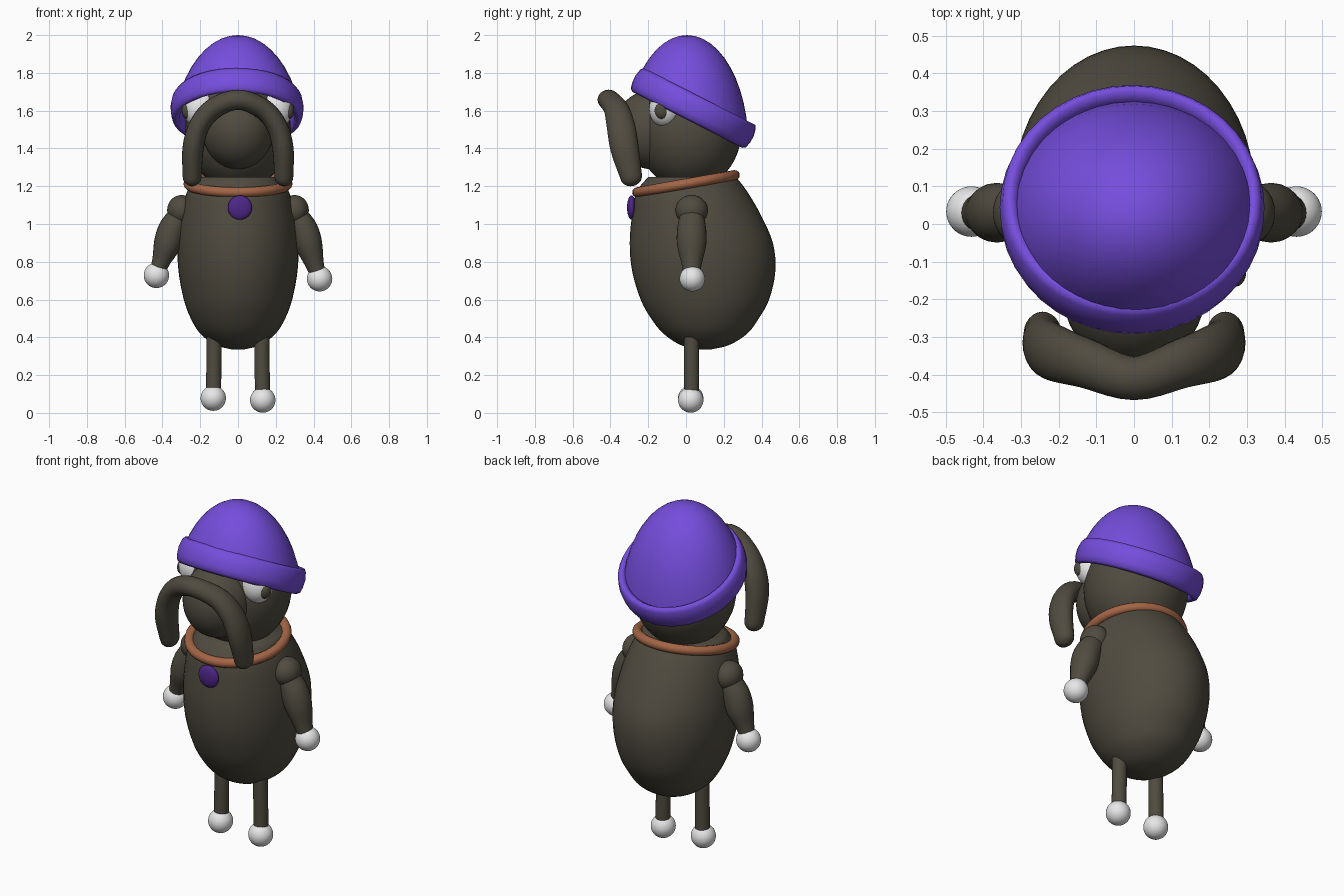
import bpy, bmesh, math
from mathutils import Vector, Matrix

cube = bpy.data.objects.get("Cube")
if cube:
    bpy.data.objects.remove(cube, do_unlink=True)


def material(name, color):
    m = bpy.data.materials.new(name)
    m.use_nodes = True
    m.diffuse_color = (*color, 1)
    bsdf = next(n for n in m.node_tree.nodes if n.type == 'BSDF_PRINCIPLED')
    bsdf.inputs["Base Color"].default_value = (*color, 1)
    return m


FUR = material("dark brown", (0.08, 0.071, 0.051))
PURPLE = material("purple", (0.18, 0.075, 0.72))
DEEP = material("deep purple", (0.075, 0.02, 0.25))
LEATHER = material("leather brown", (0.37, 0.13, 0.06))
WHITE = material("white", (0.8, 0.8, 0.8))


def finish(name, bm, mat):
    bmesh.ops.recalc_face_normals(bm, faces=bm.faces)
    mesh = bpy.data.meshes.new(name)
    bm.to_mesh(mesh)
    bm.free()
    mesh.materials.append(mat)
    for p in mesh.polygons:
        p.use_smooth = True
    ob = bpy.data.objects.new(name, mesh)
    bpy.context.collection.objects.link(ob)
    return ob


def ball(name, loc, radii, mat, cut=None):
    """Ellipsoid, optionally keeping only the side of a plane its normal points to."""
    bm = bmesh.new()
    bmesh.ops.create_uvsphere(bm, u_segments=40, v_segments=24, radius=1)
    bmesh.ops.transform(bm, verts=bm.verts,
                        matrix=Matrix.Translation(loc) @ Matrix.Diagonal((*radii, 1)))
    if cut:
        bmesh.ops.bisect_plane(bm, geom=bm.verts[:] + bm.edges[:] + bm.faces[:],
                               plane_co=cut[0], plane_no=cut[1], clear_inner=True)
    return finish(name, bm, mat)


def spline(points, steps=5):
    """Smooth curve through tuples of any length."""
    pts = [Vector(p) for p in points]
    pts = [2 * pts[0] - pts[1]] + pts + [2 * pts[-1] - pts[-2]]
    out = []
    for a, b, c, d in zip(pts, pts[1:], pts[2:], pts[3:]):
        for i in range(steps):
            t = i / steps
            out.append(0.5 * (2 * b + (c - a) * t + (2 * a - 5 * b + 4 * c - d) * t ** 2
                              + (3 * b - a - 3 * c + d) * t ** 3))
    return out + [pts[-2]]


def loft(name, rings, mat, n=32):
    """Skin over elliptical rings given as centre and two half axes."""
    bm = bmesh.new()
    loops = []
    for c, u, v in rings:
        angles = [2 * math.pi * i / n for i in range(n)]
        loops.append([bm.verts.new(c + u * math.cos(a) + v * math.sin(a)) for a in angles])
    for a, b in zip(loops, loops[1:]):
        for i in range(n):
            j = (i + 1) % n
            bm.faces.new((a[i], a[j], b[j], b[i]))
    bm.faces.new(loops[0])
    bm.faces.new(loops[-1])
    return finish(name, bm, mat)


def limb(name, points, mat):
    """Round-ended tube; each point is x, y, z, depth radius, width radius."""
    path = spline(points)
    rings = []
    for i, p in enumerate(path):
        before, after = path[max(i - 1, 0)], path[min(i + 1, len(path) - 1)]
        t = (Vector(after[:3]) - Vector(before[:3])).normalized()
        u = Vector((0, 1, 0))
        u = (u - t * u.dot(t)).normalized()
        rings.append((Vector(p[:3]), u * p[3], t.cross(u) * p[4], t))

    def cap(ring, sign):
        c, u, v, t = ring
        return [(c + t * sign * v.length * math.sin(a), u * math.cos(a), v * math.cos(a))
                for a in (math.radians(d) for d in (20, 40, 60, 75, 87))]
    full = cap(rings[0], -1)[::-1] + [r[:3] for r in rings] + cap(rings[-1], 1)
    return loft(name, full, mat, 24)


def lathe(name, profile, mat, centre, tilt, n=40):
    """Closed profile (radius, height) spun into a ring, tilted about x."""
    bm = bmesh.new()
    place = Matrix.Translation(centre) @ Matrix.Rotation(tilt, 4, 'X')
    loops = []
    for i in range(n):
        a = 2 * math.pi * i / n
        loops.append([bm.verts.new(place @ Vector((r * math.cos(a), r * math.sin(a), h)))
                      for r, h in profile])
    k = len(profile)
    for i in range(n):
        a, b = loops[i], loops[(i + 1) % n]
        for j in range(k):
            bm.faces.new((a[j], b[j], b[(j + 1) % k], a[(j + 1) % k]))
    return finish(name, bm, mat)


# Pear-shaped body: height, front y, back y, half width
body = spline([(.335, .07, .13, .03), (.36, -.03, .23, .12), (.42, -.12, .325, .2),
               (.5, -.185, .385, .25), (.6, -.24, .44, .287), (.75, -.285, .473, .315),
               (.9, -.298, .46, .32), (1.05, -.285, .395, .303), (1.17, -.262, .325, .27),
               (1.25, -.2, .265, .225)], 4)
loft("body", [(Vector((0, (f + b) / 2, z)), Vector((w, 0, 0)), Vector((0, (b - f) / 2, 0)))
              for z, f, b, w in body], FUR, 48)

# Head and snout
ball("head", (0, .015, 1.5), (.28, .28, .32), FUR)
ball("snout", (0, -.18, 1.5), (.19, .2, .21), FUR)

# Drooping muzzle arch in front of the snout
half = [(.13, -.37, 1.61, .066, .055), (.205, -.345, 1.52, .075, .055),
        (.238, -.325, 1.4, .075, .056), (.243, -.29, 1.25, .058, .05)]
arch = [(-p[0], *p[1:]) for p in half[::-1]] + [(0, -.41, 1.658, .058, .053)] + half
limb("muzzle_arch", arch, FUR)

# Collar and pendant
collar = [(.262 + .027 * math.cos(a), .027 * math.sin(a))
          for a in (math.tau * i / 12 for i in range(12))]
lathe("collar", collar, LEATHER, (0, 0, 1.213), math.radians(10))
ball("pendant", (.01, -.288, 1.087), (.064, .024, .064), DEEP)

# Hat: dome cut along the tilted brim, plus a thick rolled band
tilt = math.radians(-27)
hat_centre = Vector((-.005, .04, 1.615))
hat_up = Matrix.Rotation(tilt, 3, 'X') @ Vector((0, 0, 1))
ball("hat_dome", (0, .005, 1.42), (.35, .325, .58), PURPLE, (hat_centre, hat_up))
band = [(.305, -.06), (.325, -.072), (.342, -.06), (.35, -.03), (.352, .01), (.344, .05),
        (.332, .068), (.316, .066), (.3, .045)]
lathe("hat_band", band, PURPLE, hat_centre, tilt)

# Paired parts: eyes, arms, legs
for side, s, hand_z, foot_z in (("left", 1, .71, .068), ("right", -1, .728, .078)):
    ball(side + "_eye", (s * .2, -.11, 1.61), (.092, .085, .1), WHITE)
    ball(side + "_pupil", (s * .27, -.128, 1.6), (.028, .038, .044), FUR)
    ball(side + "_shoulder", (s * .3, .03, 1.073), (.075, .085, .08), FUR)
    lift = hand_z - .72
    limb(side + "_arm", [(s * .315, .03, 1.04, .065, .06), (s * .35, .03, .97, .077, .073),
                         (s * .375, .03, .89, .077, .072),
                         (s * .405, .03, .8 + lift, .054, .05),
                         (s * .422, .03, .75 + lift, .045, .042)], FUR)
    ball(side + "_hand", (s * .432, .033, hand_z), (.067,) * 3, WHITE)
    limb(side + "_leg", [(s * .127, .03, .5, .04, .04), (s * .127, .03, .3, .04, .04),
                         (s * .13, .03, .1, .04, .04)], FUR)
    ball(side + "_foot", (s * .131, .025, foot_z), (.067,) * 3, WHITE)
